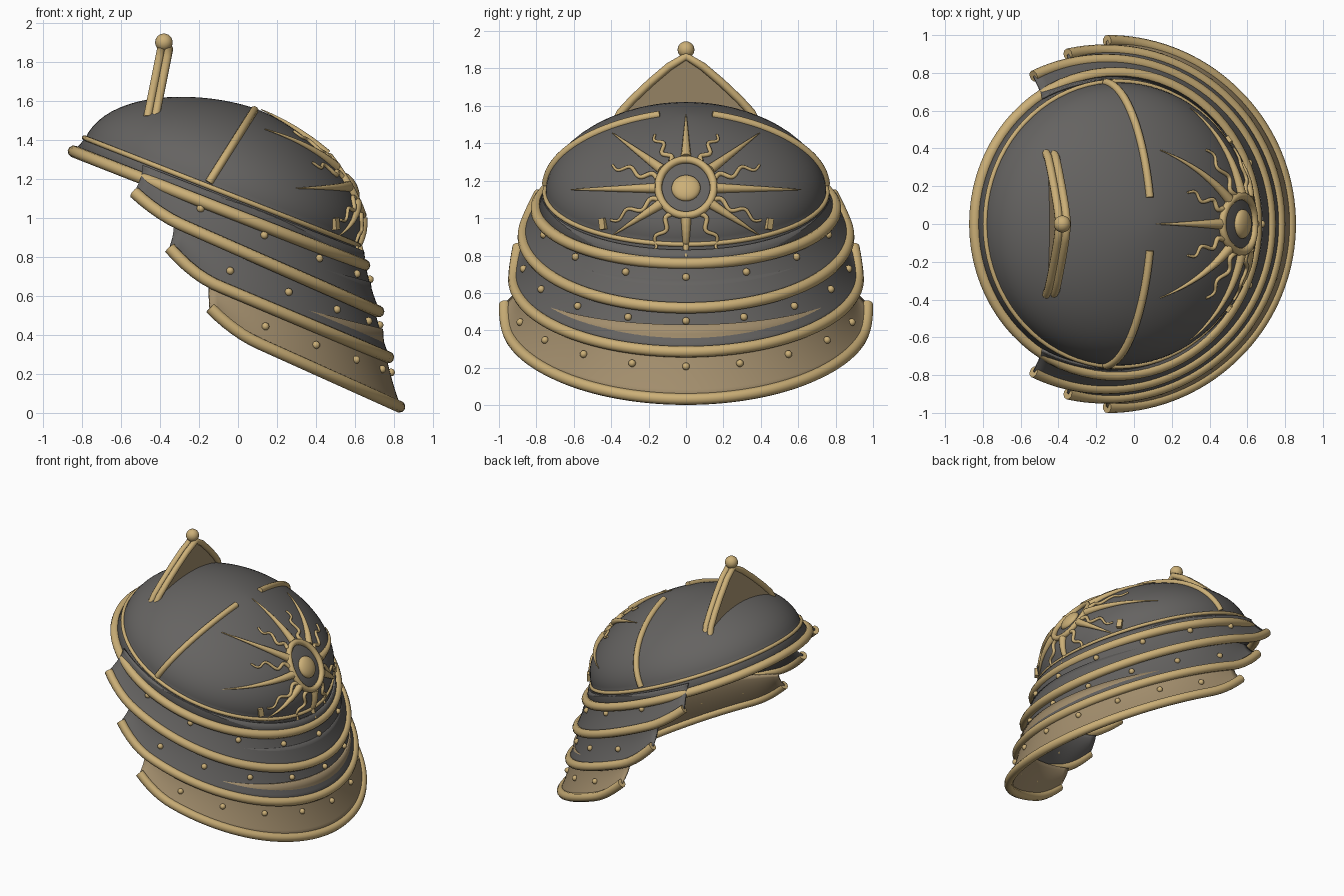
import bpy, bmesh
from math import sin, cos, pi, radians
from mathutils import Vector
from mathutils.bvhtree import BVHTree

cube = bpy.data.objects.get("Cube")
if cube:
    bpy.data.objects.remove(cube, do_unlink=True)


def material(name, rgb, rough=0.5):
    m = bpy.data.materials.new(name)
    m.use_nodes = True
    m.diffuse_color = (*rgb, 1)
    bsdf = m.node_tree.nodes["Principled BSDF"]
    bsdf.inputs["Base Color"].default_value = (*rgb, 1)
    bsdf.inputs["Roughness"].default_value = rough
    return m


STEEL = material("dark steel", (0.13, 0.125, 0.12))
GOLD = material("gold trim", (0.6, 0.43, 0.185))
TAN = material("dull bronze", (0.37, 0.275, 0.155))


def finish(bm, name, mat, smooth=True):
    mesh = bpy.data.meshes.new(name)
    bm.to_mesh(mesh)
    mesh.materials.append(mat)
    for p in mesh.polygons:
        p.use_smooth = smooth
    ob = bpy.data.objects.new(name, mesh)
    bpy.context.collection.objects.link(ob)
    return ob


def loft(rows, closed=False):
    """Skin a list of equal-length point rows."""
    bm = bmesh.new()
    grid = [[bm.verts.new(p) for p in row] for row in rows]
    for a, b in zip(grid, grid[1:]):
        n = len(a)
        for i in range(n if closed else n - 1):
            j = (i + 1) % n
            bm.faces.new((a[i], a[j], b[j], b[i]))
    bmesh.ops.remove_doubles(bm, verts=bm.verts, dist=1e-5)
    bmesh.ops.recalc_face_normals(bm, faces=bm.faces)
    return bm


def tube(name, points, radius, cyclic=False, taper=None):
    cu = bpy.data.curves.new(name, "CURVE")
    cu.dimensions = "3D"
    cu.bevel_depth = radius
    cu.bevel_resolution = 3
    cu.use_fill_caps = True
    sp = cu.splines.new("POLY")
    sp.points.add(len(points) - 1)
    for i, p in enumerate(points):
        sp.points[i].co = (*p, 1)
        if taper:
            sp.points[i].radius = taper(i / (len(points) - 1))
    sp.use_cyclic_u = cyclic
    cu.materials.append(GOLD)
    ob = bpy.data.objects.new(name, cu)
    bpy.context.collection.objects.link(ob)


def ball(name, centre, radius, segments=12):
    bm = bmesh.new()
    bmesh.ops.create_uvsphere(bm, u_segments=segments, v_segments=segments // 2 + 2, radius=radius)
    ob = finish(bm, name, GOLD)
    ob.location = centre
    return ob


def solidify(ob, thickness, offset):
    mod = ob.modifiers.new("thickness", "SOLIDIFY")
    mod.thickness = thickness
    mod.offset = offset


# Tilted frame of the bowl: u runs backwards and down, n is the bowl axis
TILT = radians(21.4)
ORIGIN = Vector((-0.085, 0, 1.135))
U = Vector((cos(TILT), 0, -sin(TILT)))
V = Vector((0, 1, 0))
N = Vector((sin(TILT), 0, cos(TILT)))
RADIUS, HEIGHT, LEAN = 0.75, 0.46, 0.05


def tilted(u, v, n):
    return ORIGIN + U * u + V * v + N * n


def ring(r, n, shift=0.0, count=80):
    return [tilted(shift + r * cos(2 * pi * i / count), r * sin(2 * pi * i / count), n)
            for i in range(count)]


def bowl_section(t):
    """Radius and height of the bowl at elevation t."""
    return RADIUS * max(0, cos(t)) ** 1.18, HEIGHT * sin(t)


# Bowl with its flared brim
rows = [ring(0.8, -0.085, 0.02)]
for k in range(21):
    r, n = bowl_section(k / 20 * pi / 2)
    rows.append(ring(r, n, LEAN * n))
bm = loft(rows, closed=True)
tree = BVHTree.FromBMesh(bm)
bowl = finish(bm, "helmet_bowl", STEEL)
solidify(bowl, 0.02, -1)
tube("brim_roll", ring(0.8, -0.085, 0.02), 0.031, cyclic=True)
tube("bowl_trim", ring(0.755, 0.0), 0.013, cyclic=True)

# Side ridge bands
for side, label in ((1, "left"), (-1, "right")):
    pts = []
    for i in range(25):
        r, n = bowl_section(radians(2 + 74 * i / 24))
        pts.append(tilted(-0.08 + 0.19 * n, side * r, n + 0.004))
    tube(label + "_ridge_band", pts, 0.021)


# Neck plates: flared strips with a rolled lower edge and rivets.
# Each edge is given as centre x, radius, height at the back, slope, end angle.
def neck_plate(name, mat, top, bottom, lift, rivet_step, rivet_t):
    cx_t, r_t, z_t, slope_t, end_t = top
    cx_b, r_b, z_b, slope_b, end_b = bottom
    x_end = cx_b + r_b * cos(radians(end_b))

    def point(s, t, out=0.0):
        a = radians(s * (end_t + (end_b - end_t) * t))
        x_top, x_bot = cx_t + r_t * cos(a), cx_b + r_b * cos(a)
        top_z = z_t + slope_t * (cx_t + r_t - x_top)
        bot_z = z_b + slope_b * (cx_b + r_b - x_bot)
        bot_z += lift * max(0, 1 - (x_bot - x_end) / 0.25) ** 2
        flare = t ** 1.6
        r = r_t + (r_b - r_t) * flare + out
        cx = cx_t + (cx_b - cx_t) * flare
        return Vector((cx + r * cos(a), r * sin(a), top_z + (bot_z - top_z) * t))

    steps = [i / 36 - 1 for i in range(73)]
    strip = finish(loft([[point(s, t / 8) for s in steps] for t in range(9)]), name, mat)
    solidify(strip, 0.014, 0)
    tube(name + "_rolled_edge", [point(s, 1) for s in steps], 0.031)
    for i in range(-4, 5):
        ball(name + "_rivet", point(i * rivet_step / end_b, rivet_t, 0.012), 0.02)


neck_plate("upper_neck_plate", STEEL, (-0.12, 0.76, 0.83, 0.39, 119),
           (-0.15, 0.87, 0.52, 0.44, 116), 0.06, 23.3, 0.47)
neck_plate("middle_neck_plate", STEEL, (-0.15, 0.825, 0.67, 0.275, 102.6),
           (-0.15, 0.92, 0.285, 0.42, 102.6), 0.09, 20.7, 0.57)
neck_plate("lower_neck_plate", TAN, (-0.15, 0.887, 0.43, 0.25, 90),
           (-0.143, 0.97, 0.032, 0.45, 90), 0.07, 18, 0.56)

# Sun emblem wrapped onto the back of the bowl
SUN_Z = 1.16


def hit_bowl(y, z):
    hit, normal, _, _ = tree.ray_cast(Vector((3, y, SUN_Z + z)), Vector((-1, 0, 0)))
    return hit, (normal if hit is None or normal.x > 0 else -normal)


def wrapped(points, lift=0.006):
    hits = [hit_bowl(y, z) for y, z in points]
    return [hit + normal * lift for hit, normal in hits if hit]


circle = [2 * pi * i / 48 for i in range(48)]
tube("sun_ring", wrapped([(0.147 * cos(a), 0.147 * sin(a)) for a in circle], 0.008), 0.021, cyclic=True)

centre, normal = hit_bowl(0, 0)
boss = ball("sun_boss", centre, 0.078, segments=24)
boss.scale = (1, 1, 0.45)
boss.rotation_mode = "QUATERNION"
boss.rotation_quaternion = normal.to_track_quat("Z", "Y")


def ray(name, tip, wave, radius, shrink):
    """Ray from the ring to its tip, optionally wavy."""
    tip = Vector(tip)
    along = tip.normalized()
    across = Vector((-along.y, along.x))
    pts = []
    for i in range(25):
        t = i / 24
        p = along * (0.16 + (tip.length - 0.16) * t) + across * wave * sin(t * 4 * pi)
        pts.append((p.x, p.y))
    tube(name, wrapped(pts), radius, taper=lambda t: 1 - shrink * t)


ray("sun_ray_up", (0, 0.39), 0, 0.028, 0.9)
ray("sun_ray_down", (0, -0.37), 0, 0.028, 0.6)
for s in (1, -1):
    for tip in ((0.39, 0.29), (0.61, -0.01), (0.39, -0.25)):
        ray("sun_ray_straight", (s * tip[0], tip[1]), 0, 0.028, 0.9)
    for tip in ((0.165, 0.28), (0.39, 0.12), (0.4, -0.17), (0.19, -0.34)):
        ray("sun_ray_wavy", (s * tip[0], tip[1]), s * 0.018, 0.014, 0.5)
    # Small lug beside the sun
    bm = bmesh.new()
    bmesh.ops.create_cube(bm, size=1)
    lug = finish(bm, "side_lug", GOLD, smooth=False)
    lug.scale = (0.03, 0.035, 0.06)
    lug.location = wrapped([(s * 0.44, -0.19)])[0]
    lug.rotation_euler = (s * -0.15, 0, s * 0.6)


# Crest: leaning triangular plate with rolled edges and a finial
def crest_point(y, z, dx=0.0):
    return Vector((-0.443 + 0.2 * (z - 1.52) + dx, y, z))


side_line = [(0.375, 1.515), (0.35, 1.565), (0.285, 1.635), (0.19, 1.725), (0.09, 1.81), (0, 1.865)]
outline = [(0.375, 1.5)] + side_line + [(-y, z) for y, z in side_line[-2::-1]] + [(-0.375, 1.5)]
bm = bmesh.new()
face = bm.faces.new([bm.verts.new(crest_point(y, z, -0.022)) for y, z in outline])
out = bmesh.ops.extrude_face_region(bm, geom=[face])
moved = [v for v in out["geom"] if isinstance(v, bmesh.types.BMVert)]
bmesh.ops.translate(bm, verts=moved, vec=(0.044, 0, 0))
bmesh.ops.recalc_face_normals(bm, faces=bm.faces)
finish(bm, "crest_plate", TAN, smooth=False)
for dx, label in ((-0.02, "front"), (0.02, "rear")):
    tube("crest_" + label + "_edge", [crest_point(y, z, dx) for y, z in outline[1:-1]], 0.022)
ball("crest_finial", (-0.38, 0, 1.9), 0.045, segments=20)
